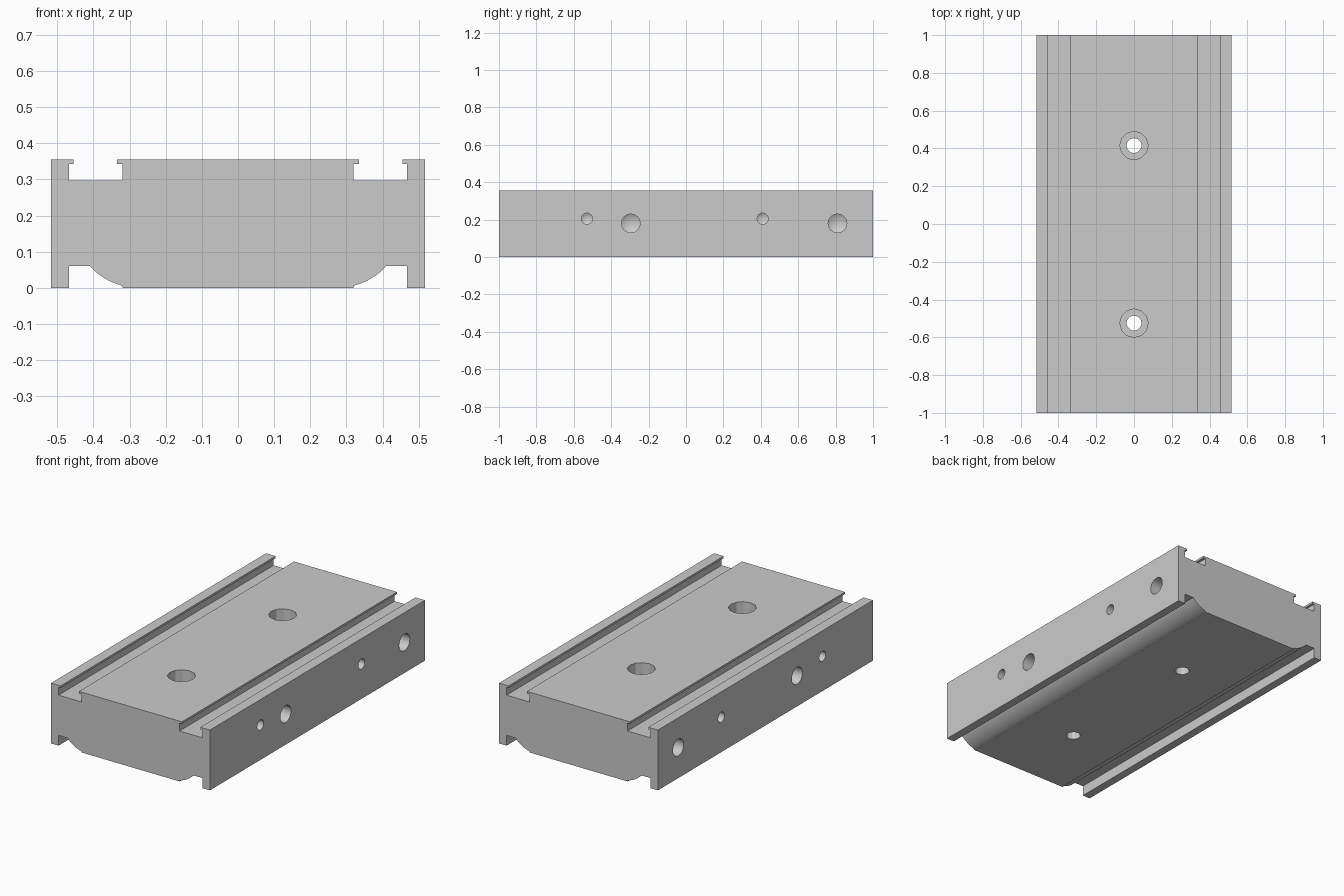
import bpy, bmesh, math
from mathutils import Matrix

if "Cube" in bpy.data.objects:
    bpy.data.objects.remove(bpy.data.objects["Cube"])

H = 0.355


def make_object(name, bm):
    bmesh.ops.recalc_face_normals(bm, faces=bm.faces)
    mesh = bpy.data.meshes.new(name)
    bm.to_mesh(mesh)
    bm.free()
    ob = bpy.data.objects.new(name, mesh)
    bpy.context.collection.objects.link(ob)
    return ob


def drill(name, profile, matrix, sides):
    """Revolved cutter from (radius, depth) rings, drilling along local +z."""
    bm = bmesh.new()
    rings = []
    for r, d in profile:
        if r == 0:
            rings.append([bm.verts.new((0, 0, d))])
        else:
            rings.append([bm.verts.new((r * math.cos(2 * math.pi * i / sides),
                                        r * math.sin(2 * math.pi * i / sides), d))
                          for i in range(sides)])
    bm.faces.new(rings[0])
    for a, b in zip(rings, rings[1:]):
        for i in range(sides):
            j = (i + 1) % sides
            bm.faces.new((a[i], a[j], b[0]) if len(b) == 1 else (a[i], a[j], b[j], b[i]))
    if len(rings[-1]) > 1:
        bm.faces.new(rings[-1])
    bm.transform(matrix)
    ob = make_object(name, bm)
    ob.hide_render = True
    return ob


# Rounded shoulder on the underside: arc between two end points
p0, p1, half = (0.32, 0.006), (0.41, 0.06), math.radians(17)
chord = math.dist(p0, p1)
tilt = math.atan2(p1[1] - p0[1], p1[0] - p0[0])
rad = chord / (2 * math.sin(half))
cx = (p0[0] + p1[0]) / 2 - math.sin(tilt) * rad * math.cos(half)
cz = (p0[1] + p1[1]) / 2 + math.cos(tilt) * rad * math.cos(half)
arc = []
for i in range(9):
    a = tilt - math.pi / 2 - half + 2 * half * i / 8
    arc.append((cx + rad * math.cos(a), cz + rad * math.sin(a)))

# Right half of the rail section, bottom to top, then mirrored
right = [(0.32, 0)] + arc + [
    (0.468, 0.06), (0.468, 0), (0.517, 0), (0.517, H),
    (0.455, H), (0.455, 0.343), (0.468, 0.343), (0.468, 0.297),
    (0.32, 0.297), (0.32, 0.343), (0.335, 0.343), (0.335, H)]
section = right + [(-x, z) for x, z in reversed(right)]

# Extruded rail block
bm = bmesh.new()
face = bm.faces.new([bm.verts.new((x, -1, z)) for x, z in section])
ext = bmesh.ops.extrude_face_region(bm, geom=[face])
bmesh.ops.translate(bm, vec=(0, 2, 0),
                    verts=[v for v in ext["geom"] if isinstance(v, bmesh.types.BMVert)])
block = make_object("rail_block", bm)

cutters = []

# Counterbored holes through the top
for y in (0.415, -0.525):
    m = Matrix.Translation((0, y, H)) @ Matrix.Rotation(math.pi, 4, 'X')
    cutters.append(drill("counterbore_cutter",
                         [(0.075, -0.05), (0.075, 0.2), (0.04, 0.2), (0.04, H + 0.05)], m, 12))

# Blind holes with conical ends on both sides
for side in (1, -1):
    for y, z, r, depth in ((-0.53, 0.205, 0.03, 0.15), (0.41, 0.205, 0.03, 0.15),
                           (-0.295, 0.18, 0.05, 0.2), (0.81, 0.18, 0.05, 0.2)):
        m = Matrix.Translation((side * 0.517, y, z)) @ Matrix.Rotation(-side * math.pi / 2, 4, 'Y')
        cutters.append(drill("side_hole_cutter",
                             [(r, -0.05), (r, depth), (0, depth + r * 0.6)], m, 16))

# Apply the cuts and remove the cutters
bpy.context.view_layer.objects.active = block
block.select_set(True)
for c in cutters:
    mod = block.modifiers.new("cut", 'BOOLEAN')
    mod.operation = 'DIFFERENCE'
    mod.solver = 'EXACT'
    mod.object = c
    bpy.ops.object.modifier_apply(modifier=mod.name)
for c in cutters:
    bpy.data.objects.remove(c, do_unlink=True)

bpy.ops.object.shade_smooth_by_angle(angle=math.radians(25))
